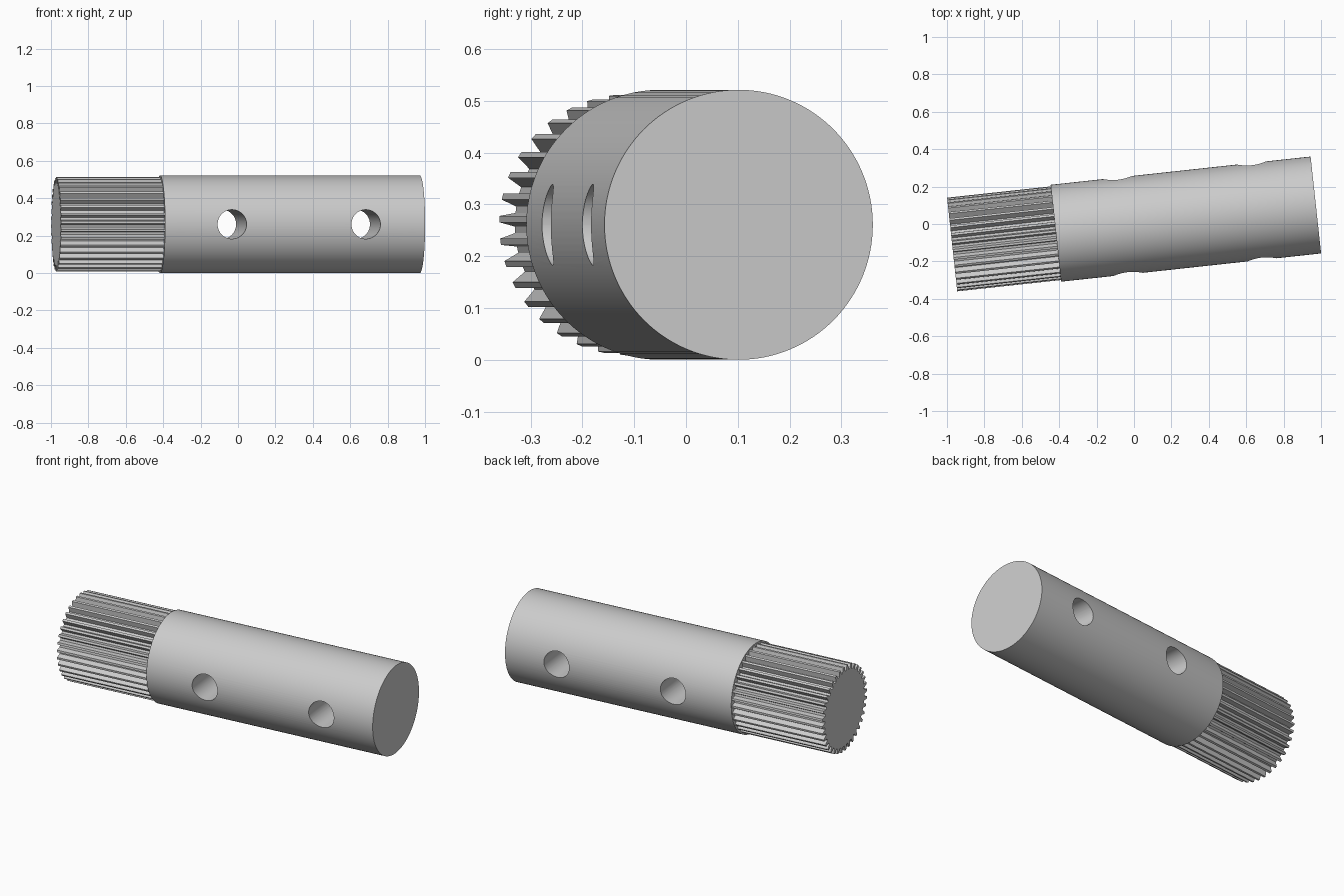
import bpy, bmesh, math
from mathutils import Matrix

if "Cube" in bpy.data.objects:
    bpy.data.objects.remove(bpy.data.objects["Cube"], do_unlink=True)

RADIUS = 0.2605
HALF = 0.978
STEP = -0.42
TILT = math.radians(6.2)
PLACE = Matrix.Translation((0, -0.004, RADIUS)) @ Matrix.Rotation(TILT, 4, "Z")

steel = bpy.data.materials.new("grey steel")
steel.use_nodes = True
steel.diffuse_color = (0.6, 0.6, 0.6, 1)
steel.node_tree.nodes["Principled BSDF"].inputs["Base Color"].default_value = (0.6, 0.6, 0.6, 1)


def prism(name, profile, x0, x1):
    """Extrude a (y, z) outline along the shaft axis."""
    bm = bmesh.new()
    face = bm.faces.new([bm.verts.new((x0, y, z)) for y, z in profile])
    new = bmesh.ops.extrude_face_region(bm, geom=[face])["geom"]
    verts = [v for v in new if isinstance(v, bmesh.types.BMVert)]
    bmesh.ops.translate(bm, verts=verts, vec=(x1 - x0, 0, 0))
    bmesh.ops.recalc_face_normals(bm, faces=bm.faces)
    mesh = bpy.data.meshes.new(name)
    bm.to_mesh(mesh)
    bm.free()
    obj = bpy.data.objects.new(name, mesh)
    bpy.context.collection.objects.link(obj)
    mesh.materials.append(steel)
    obj.matrix_world = PLACE
    return obj


def polar(r, degrees):
    a = math.radians(degrees)
    return r * math.cos(a), r * math.sin(a)


def activate(obj):
    bpy.ops.object.select_all(action="DESELECT")
    obj.select_set(True)
    bpy.context.view_layer.objects.active = obj


# Plain cylindrical body
SIDES = 128
body = prism("shaft_body", [polar(RADIUS, 360 * i / SIDES) for i in range(SIDES)], STEP, HALF)

# Two cross holes drilled right through the body
activate(body)
for x in (-0.06, 0.66):
    bpy.ops.mesh.primitive_cylinder_add(vertices=64, radius=0.078, depth=1)
    drill = bpy.context.object
    drill.name = "hole_cutter"
    drill.hide_render = True
    drill.data.materials.append(steel)
    drill.matrix_world = PLACE @ Matrix.Translation((x, 0, 0)) @ Matrix.Rotation(math.pi / 2, 4, "X")
    bpy.context.view_layer.update()
    cut = body.modifiers.new("hole", "BOOLEAN")
    cut.object = drill
    cut.solver = "EXACT"
    activate(body)
    bpy.ops.object.modifier_apply(modifier=cut.name)
    bpy.data.objects.remove(drill, do_unlink=True)
activate(body)
bpy.ops.object.shade_smooth_by_angle(angle=math.radians(30))

# Splined end with straight tapered teeth
TEETH = 36
PITCH = 360 / TEETH
TOOTH = [(0.222, -3.4), (0.252, -1.4), (0.252, 1.4), (0.222, 3.4)]
outline = [polar(r, 7.5 + i * PITCH + a) for i in range(TEETH) for r, a in TOOTH]
prism("splined_end", outline, -HALF, STEP + 0.01)
